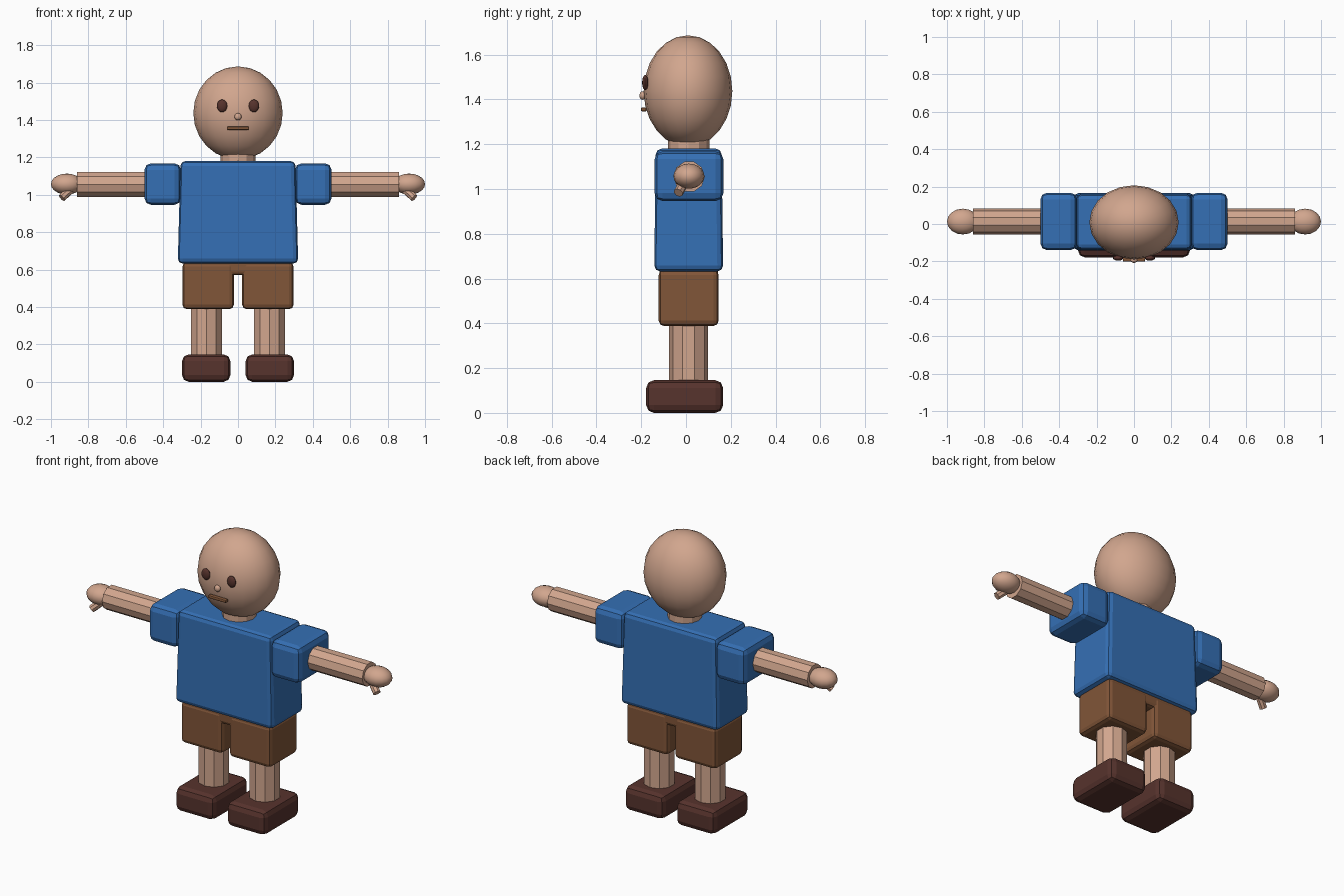
import bpy
import math
from mathutils import Vector

if "Cube" in bpy.data.objects:
    bpy.data.objects.remove(bpy.data.objects["Cube"])


def material(name, rgb):
    m = bpy.data.materials.new(name)
    m.diffuse_color = (*rgb, 1)
    m.use_nodes = True
    m.node_tree.nodes["Principled BSDF"].inputs["Base Color"].default_value = m.diffuse_color
    return m


SKIN = material("skin", (0.64, 0.38, 0.27))
BLUE = material("shirt blue", (0.035, 0.16, 0.46))
BROWN = material("shorts brown", (0.22, 0.092, 0.04))
DARK = material("dark brown", (0.095, 0.033, 0.026))
CY = 0.012  # depth centre of the body


def finish(name, mat):
    ob = bpy.context.object
    ob.name = ob.data.name = name
    ob.data.materials.append(mat)
    return ob


def box(name, mat, lo, hi, bevel, taper=1.0):
    """Rounded box between two corners, optionally narrower at the top."""
    lo, hi = Vector(lo), Vector(hi)
    bpy.ops.mesh.primitive_cube_add(size=1, location=(lo + hi) / 2)
    ob = finish(name, mat)
    size = hi - lo
    for v in ob.data.vertices:
        k = taper if v.co.z > 0 else 1.0
        v.co = (v.co.x * size.x * k, v.co.y * size.y * k, v.co.z * size.z)
    mod = ob.modifiers.new("bevel", 'BEVEL')
    mod.width, mod.segments = bevel, 2
    return ob


def ball(name, mat, loc, radii, segments=20, rings=12):
    bpy.ops.mesh.primitive_uv_sphere_add(segments=segments, ring_count=rings,
                                         radius=1, location=loc)
    ob = finish(name, mat)
    for v in ob.data.vertices:
        v.co = [c * r for c, r in zip(v.co, radii)]
    bpy.ops.object.shade_smooth_by_angle(angle=math.radians(45))
    return ob


def rod(name, mat, a, b, r, sides=10):
    """Faceted cylinder from point a to point b."""
    a, b = Vector(a), Vector(b)
    d = b - a
    bpy.ops.mesh.primitive_cylinder_add(vertices=sides, radius=r, depth=d.length,
                                        location=(a + b) / 2)
    ob = finish(name, mat)
    ob.rotation_euler = (0, math.acos(d.z / d.length), math.atan2(d.y, d.x))
    return ob


# Head and neck
ball("head", SKIN, (0, 0.009, 1.437), (0.239, 0.198, 0.249))
rod("neck", SKIN, (0, CY, 1.10), (0, CY, 1.25), 0.093, 12)

# Face
ball("nose", SKIN, (0, -0.194, 1.417), (0.019, 0.014, 0.019), 12, 8)
box("mouth", BROWN, (-0.06, -0.201, 1.346), (0.06, -0.176, 1.364), 0.006)

# Shirt body and shorts waist
box("shirt", BLUE, (-0.322, -0.142, 0.632), (0.322, 0.166, 1.18), 0.026, 0.955)
box("shorts_waist", BROWN, (-0.292, -0.119, 0.57), (0.292, 0.143, 0.69), 0.02)

# Paired parts
for s, side in ((-1, "right"), (1, "left")):
    def span(x0, x1):
        return sorted((s * x0, s * x1))

    ball(side + "_eye", DARK, (s * 0.085, -0.182, 1.475),
         (0.028, 0.014, 0.034), 12, 8)
    x0, x1 = span(0.305, 0.5)
    box(side + "_sleeve", BLUE, (x0, -0.14, 0.946), (x1, 0.167, 1.168), 0.035)
    rod(side + "_arm", SKIN, (s * 0.42, 0.014, 1.055), (s * 0.86, 0.014, 1.055), 0.07)
    ball(side + "_hand", SKIN, (s * 0.915, 0.013, 1.057), (0.085, 0.069, 0.056), 16, 10)
    rod(side + "_thumb", SKIN, (s * 0.885, -0.005, 1.035),
        (s * 0.942, -0.034, 0.983), 0.022, 8)
    x0, x1 = span(0.022, 0.297)
    box(side + "_shorts_leg", BROWN, (x0, -0.122, 0.388), (x1, 0.146, 0.64), 0.024)
    rod(side + "_leg", SKIN, (s * 0.168, CY, 0.08), (s * 0.168, CY, 0.45), 0.087)
    x0, x1 = span(0.041, 0.299)
    box(side + "_shoe", DARK, (x0, -0.178, 0.0), (x1, 0.166, 0.146), 0.035)
